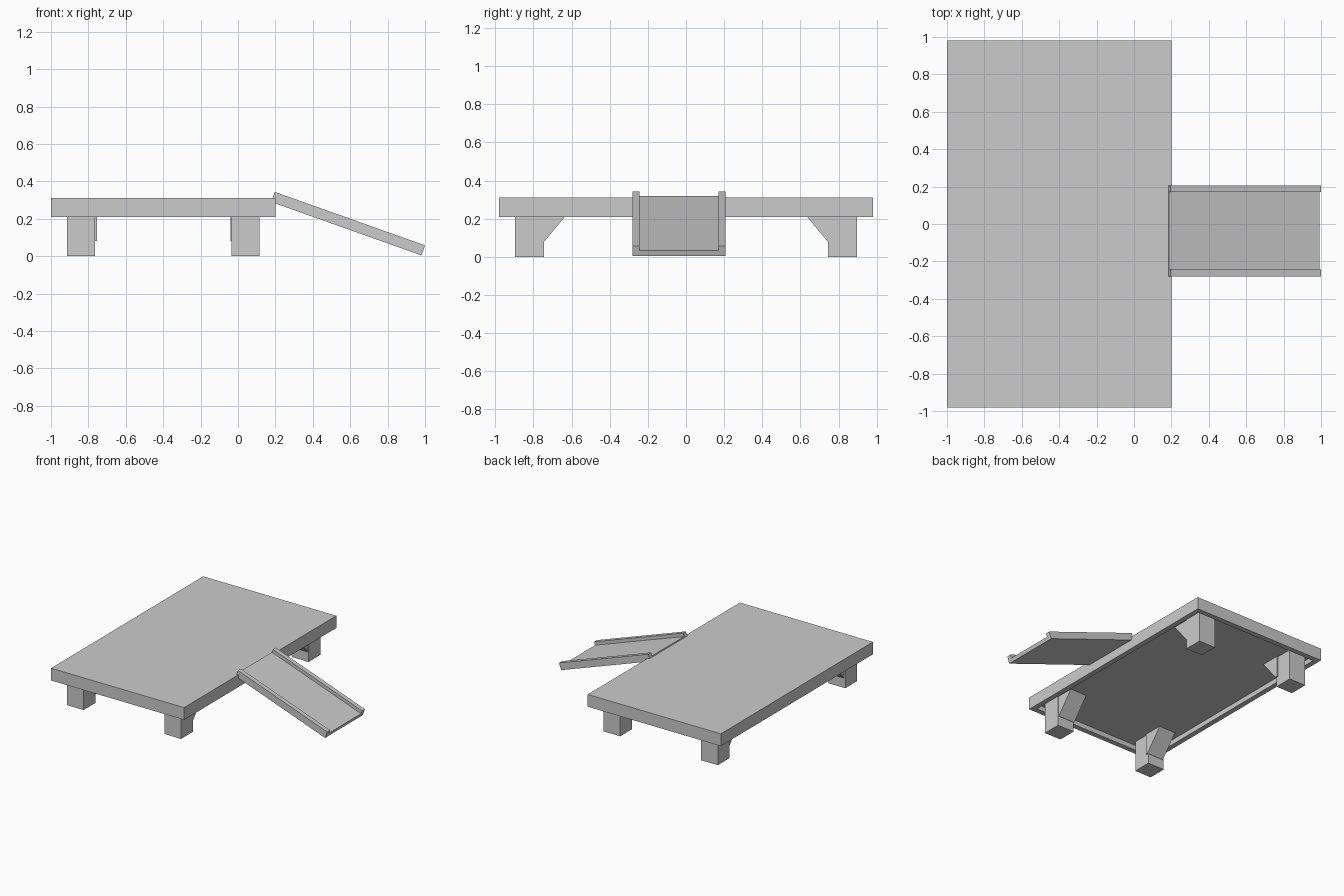
import bpy, bmesh
from mathutils import Vector

if "Cube" in bpy.data.objects:
    bpy.data.objects.remove(bpy.data.objects["Cube"])


def mesh_object(name, bm):
    bmesh.ops.recalc_face_normals(bm, faces=bm.faces)
    me = bpy.data.meshes.new(name)
    bm.to_mesh(me)
    bm.free()
    ob = bpy.data.objects.new(name, me)
    bpy.context.collection.objects.link(ob)
    return ob


def prism(name, profile, direction):
    """Extrude a closed 3D profile along a direction."""
    bm = bmesh.new()
    face = bm.faces.new([bm.verts.new(p) for p in profile])
    ext = bmesh.ops.extrude_face_region(bm, geom=[face], use_keep_orig=True)
    verts = [g for g in ext["geom"] if isinstance(g, bmesh.types.BMVert)]
    bmesh.ops.translate(bm, verts=verts, vec=Vector(direction))
    return mesh_object(name, bm)


def box(bm, lo, hi):
    vs = bmesh.ops.create_cube(bm, size=1)["verts"]
    for v in vs:
        v.co = [l if c < 0 else h for c, l, h in zip(v.co, lo, hi)]


# Platform: slab with a recessed underside
X0, X1, Y, Z0, Z1 = -1.0, 0.2, 0.98, 0.21, 0.31
RIM, CEIL = 0.06, 0.25
bm = bmesh.new()
box(bm, (X0, -Y, Z0), (X1, Y, Z1))
bottom = min(bm.faces, key=lambda f: f.calc_center_median().z)
bmesh.ops.inset_region(bm, faces=[bottom], thickness=RIM)
bmesh.ops.translate(bm, verts=bottom.verts, vec=(0, 0, 0))
ext = bmesh.ops.extrude_face_region(bm, geom=[bottom])
bmesh.ops.translate(bm, vec=(0, 0, CEIL - Z0),
                    verts=[g for g in ext["geom"] if isinstance(g, bmesh.types.BMVert)])
if bottom.is_valid:
    bmesh.ops.delete(bm, geom=[bottom], context='FACES_ONLY')
mesh_object("platform", bm)

# Legs, each with a slanted brace reaching towards the middle
for side, x, bx in (("left", -0.915, -0.905), ("right", -0.035, -0.04)):
    for end, s in (("front", -1), ("back", 1)):
        bm = bmesh.new()
        ys = sorted((s * 0.745, s * 0.897))
        box(bm, (x, ys[0], 0), (x + 0.15, ys[1], CEIL))
        mesh_object(f"{end}_{side}_leg", bm)
        prof = [(0.76, 0.08), (0.743, 0.08), (0.635, Z0), (0.602, CEIL), (0.76, CEIL)]
        prism(f"{end}_{side}_brace", [(bx, s * y, z) for y, z in prof], (0.15, 0, 0))

# Ramp: channel section swept down the slope
start, end = Vector((0.177, 0, 0.29)), Vector((0.981, 0, 0.004))
run = end - start
up = Vector((-run.z, 0, run.x)).normalized()
H, T, A, B, W = 0.057, 0.03, -0.28, 0.207, 0.037
section = [(A, 0), (B, 0), (B, H), (B - W, H), (B - W, T), (A + W, T), (A + W, H), (A, H)]
prism("ramp", [start + up * h + Vector((0, y, 0)) for y, h in section], run)
